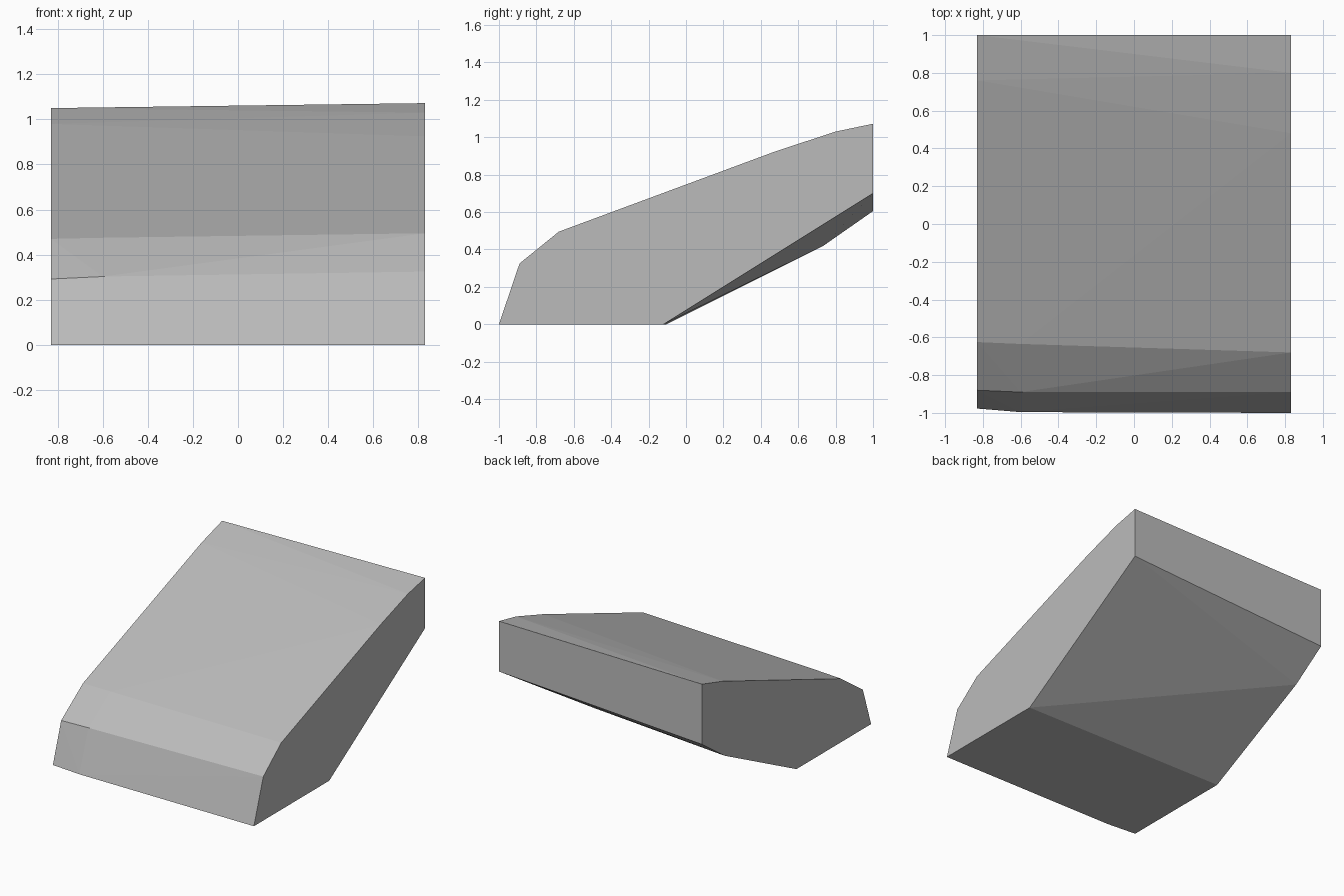
import bpy, bmesh

if "Cube" in bpy.data.objects:
    bpy.data.objects.remove(bpy.data.objects["Cube"])

HALF_W = 0.83

# Side profiles as (y, z); the body is the convex skin stretched between them
right_profile = [(-1, 0), (-0.89, 0.325), (-0.68, 0.495), (0.48, 0.925),
                 (0.8, 1.03), (1, 1.072), (1, 0.70), (-0.12, 0)]
left_profile = [(-0.977, 0), (-0.88, 0.292), (-0.625, 0.47), (0.76, 0.98),
                (1, 1.05), (1, 0.605), (0.735, 0.42), (-0.105, 0)]
# Slight kink in the front edge near the left side
kink_profile = [(-0.996, 0), (-0.89, 0.303), (-0.635, 0.475)]

bm = bmesh.new()
for x, profile in ((HALF_W, right_profile), (-HALF_W, left_profile), (-0.6, kink_profile)):
    for y, z in profile:
        bm.verts.new((x, y, z))
bmesh.ops.convex_hull(bm, input=bm.verts[:])
# Merge the flat sides and base back into single faces
bmesh.ops.dissolve_limit(bm, angle_limit=0.003, verts=bm.verts[:], edges=bm.edges[:])
bmesh.ops.recalc_face_normals(bm, faces=bm.faces[:])

mesh = bpy.data.meshes.new("wedge_body")
bm.to_mesh(mesh)
bm.free()
body = bpy.data.objects.new("wedge_body", mesh)
bpy.context.collection.objects.link(body)

# Plain grey
grey = bpy.data.materials.new("plain grey")
grey.diffuse_color = (0.5, 0.5, 0.5, 1)
grey.use_nodes = True
grey.node_tree.nodes["Principled BSDF"].inputs["Base Color"].default_value = grey.diffuse_color
mesh.materials.append(grey)
